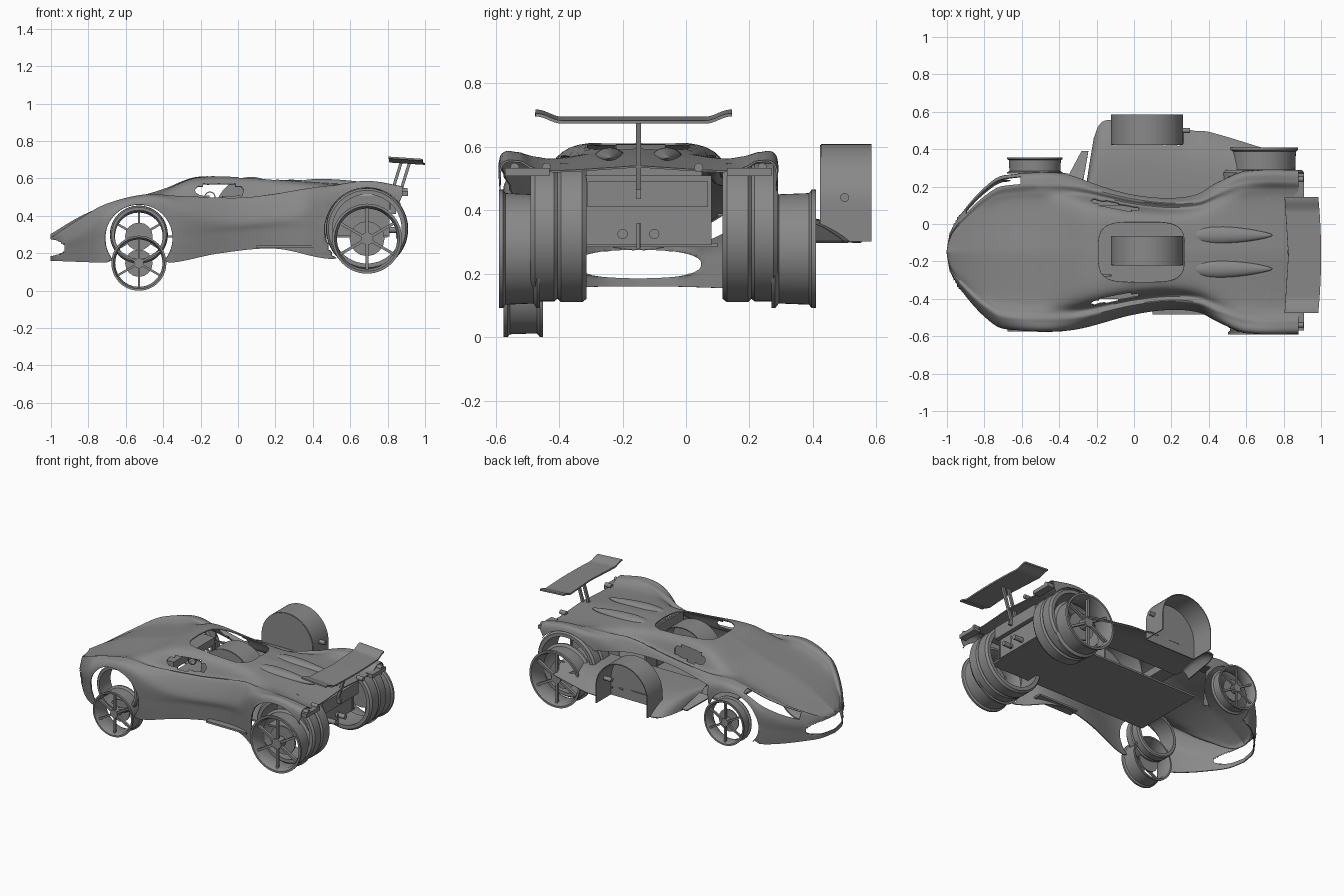
import bpy, bmesh, math
from mathutils import Vector, Matrix

cube = bpy.data.objects.get("Cube")
if cube:
    bpy.data.objects.remove(cube, do_unlink=True)

grey = bpy.data.materials.new("plain_grey")
grey.use_nodes = True
grey.diffuse_color = (0.25, 0.25, 0.25, 1)
grey.node_tree.nodes["Principled BSDF"].inputs["Base Color"].default_value = grey.diffuse_color
AXIS = -0.15  # centre line of the car body


def finish(name, bm, thickness=0, smooth=True):
    """Turn a bmesh into a shaded object, with optional sheet thickness."""
    bmesh.ops.recalc_face_normals(bm, faces=bm.faces)
    mesh = bpy.data.meshes.new(name)
    bm.to_mesh(mesh)
    bm.free()
    mesh.materials.append(grey)
    obj = bpy.data.objects.new(name, mesh)
    bpy.context.collection.objects.link(obj)
    bpy.ops.object.select_all(action='DESELECT')
    obj.select_set(True)
    bpy.context.view_layer.objects.active = obj
    if thickness:
        solid = obj.modifiers.new("thickness", 'SOLIDIFY')
        solid.thickness = thickness
        solid.offset = 0
        bpy.ops.object.modifier_apply(modifier=solid.name)
    if smooth:
        bpy.ops.object.shade_smooth_by_angle(angle=math.radians(35))
    return obj


def curve(*keys):
    """Smooth curve through (position, value) keys."""
    def slope(i):
        a, b = keys[max(i - 1, 0)], keys[min(i + 1, len(keys) - 1)]
        return (b[1] - a[1]) / (b[0] - a[0])

    def value(x):
        x = min(max(x, keys[0][0]), keys[-1][0])
        i = 0
        while i < len(keys) - 2 and x > keys[i + 1][0]:
            i += 1
        (xa, a), (xb, b) = keys[i], keys[i + 1]
        span = xb - xa
        t = (x - xa) / span
        bend = t * t * (3 - 2 * t)
        tangents = slope(i) * t * (1 - t) ** 2 - slope(i + 1) * t * t * (1 - t)
        return a + (b - a) * bend + span * tangents
    return value


def sheet(name, columns, rows, place, thickness, trim=None):
    """Curved sheet: place(u, v) gives the point for u, v in 0..1."""
    bm = bmesh.new()
    net = [[bm.verts.new(place(i / columns, j / rows)) for j in range(rows + 1)]
           for i in range(columns + 1)]
    for a, b in zip(net, net[1:]):
        for j in range(rows):
            bm.faces.new((a[j], a[j + 1], b[j + 1], b[j]))
    if trim:
        trim(bm)
    bmesh.ops.remove_doubles(bm, verts=bm.verts, dist=.0005)
    return finish(name, bm, thickness)


def remove(bm, rule):
    faces = [f for f in bm.faces if rule(f.calc_center_median())]
    bmesh.ops.delete(bm, geom=faces, context='FACES')


def slice_at(bm, point, normal):
    bmesh.ops.bisect_plane(bm, geom=bm.verts[:] + bm.edges[:] + bm.faces[:],
                           dist=.0001, plane_co=point, plane_no=normal)


def cut_hole(bm, axes, centre, radii, power, inside):
    """Cut a rounded hole through two axes and snap its rim to a clean outline."""
    def distance(p):
        return sum(abs((p[k] - c) / r) ** power
                   for k, c, r in zip(axes, centre, radii)) ** (1 / power)
    remove(bm, lambda p: inside(p) and distance(p) < 1)
    for v in bm.verts:
        d = distance(v.co)
        if v.is_boundary and inside(v.co) and 0.85 < d < 1.15:
            for k, c in zip(axes, centre):
                v.co[k] = c + (v.co[k] - c) / d


def box(name, centre, size, tilt=0):
    bm = bmesh.new()
    turn = Matrix.Rotation(tilt, 4, 'Y')
    bmesh.ops.create_cube(bm, size=1, matrix=Matrix.Translation(centre) @ turn
                          @ Matrix.Diagonal((*size, 1)))
    return finish(name, bm, smooth=False)


def lathe(name, profile, x, z, segments=56):
    """Ring around the y axis from a closed (radius, y) profile."""
    bm = bmesh.new()
    rings = []
    for i in range(segments):
        a = math.tau * i / segments
        rings.append([bm.verts.new((x + r * math.cos(a), y, z + r * math.sin(a)))
                      for r, y in profile])
    n = len(profile)
    for i, ring in enumerate(rings):
        after = rings[(i + 1) % segments]
        for j in range(n):
            bm.faces.new((ring[j], ring[(j + 1) % n], after[(j + 1) % n], after[j]))
    return finish(name, bm)


def rod(name, start, end, radius):
    a, b = Vector(start), Vector(end)
    turn = (b - a).to_track_quat('Z', 'Y').to_matrix().to_4x4()
    bm = bmesh.new()
    bmesh.ops.create_cone(bm, cap_ends=True, segments=16, radius1=radius, radius2=radius,
                          depth=(b - a).length, matrix=Matrix.Translation((a + b) / 2) @ turn)
    return finish(name, bm)


# Body shell: half width, shoulder, centre, sill and flank crease along the length
width = curve((-1, 0), (-.98, .11), (-.9, .23), (-.8, .34), (-.7, .405), (-.35, .415),
              (0, .33), (.2, .305), (.35, .32), (.45, .37), (.6, .43), (.9, .435))
shoulder = curve((-1, .28), (-.85, .375), (-.7, .46), (-.5, .51), (-.3, .5), (0, .49),
                 (.2, .51), (.5, .56), (.7, .58), (.9, .55))
middle = curve((-1, .3), (-.85, .39), (-.7, .455), (-.5, .51), (-.4, .54), (-.22, .605),
               (.1, .605), (.3, .59), (.6, .572), (.9, .535))
sill = curve((-1, .16), (-.7, .15), (-.36, .15), (-.1, .2), (.2, .225), (.5, .17), (.9, .2))
crease = curve((-1, .6), (-.8, .7), (-.6, .87), (-.4, .87), (-.1, .62), (.3, .62),
               (.5, .9), (.9, .93))


def body_point(u, v):
    x = -1 + 1.88 * u ** 1.3
    w, zs, zc, zb = width(x), shoulder(x), middle(x), sill(x)
    rise = zs - zb
    section = [(0, zc), (w * .57, zc - .015), (w * .76, min(zs, zc) - .006), (w * .87, zs),
               (w, zb + rise * crease(x)), (w * .97, zb + rise * .35), (w * .93, zb)]
    side = v * 2 - 1
    t = abs(side) * 6
    y = curve(*[(k, p[0]) for k, p in enumerate(section)])(t)
    z = curve(*[(k, p[1]) for k, p in enumerate(section)])(t)
    return x, AXIS + math.copysign(y, side), z


def trim_body(bm):
    def off(p):
        return abs(p.y - AXIS)
    cut_hole(bm, (0, 2), (-.53, .28), (.18, .18), 2, lambda p: off(p) > .25)
    cut_hole(bm, (0, 2), (.69, .325), (.225, .225), 2, lambda p: off(p) > .37)
    cut_hole(bm, (1, 2), (AXIS, .23), (.2, .045), 2.5, lambda p: p.x < -.85)
    cut_hole(bm, (0, 1), (.04, AXIS), (.23, .16), 4, lambda p: p.z > .5)
    cut_hole(bm, (0, 2), (-.1, .535), (.13, .035), 2.5, lambda p: .17 < off(p) < .3)
    # left side: no door skin, open lamp recess
    slice_at(bm, (0, 0, .46), (0, 0, 1))
    slice_at(bm, (-.35, 0, 0), (1, 0, 0))
    remove(bm, lambda p: p.y > AXIS and p.z < .46 and p.x > -.35)
    remove(bm, lambda p: -.9 < p.x < -.6 and p.z > .3
           and .87 < (p.y - AXIS) / width(p.x) < .96)


sheet("body_shell", 120, 96, body_point, .006, trim_body)

# Twin fairings on the engine deck
for side in (-1, 1):
    bm = bmesh.new()
    bmesh.ops.create_uvsphere(bm, u_segments=32, v_segments=16, radius=1)
    for v in bm.verts:
        taper = 1 - .45 * v.co.x
        v.co = (.52 + .22 * v.co.x, AXIS + side * .09 + .045 * v.co.y * taper,
                .565 + .03 * v.co.z * taper)
    finish("deck_fairing", bm)

# Floor, engine bay and cabin fittings
box("floor", (.2, AXIS, .29), (1.2, .5, .012))
box("side_floor_lip", (.25, -.45, .235), (.3, .07, .012))
box("rear_bulkhead", (.8, -.12, .4), (.012, .4, .22))
box("rear_panel", (.83, -.12, .45), (.03, .38, .08))
for y in (-.308, .065):
    box("engine_bay_wall", (.63, y, .4), (.36, .008, .22))
box("dashboard", (-.27, AXIS, .48), (.1, .44, .05))
box("cabin_back", (.27, AXIS, .43), (.012, .4, .27))
lathe("steering_column_ring", [(.03, -.28), (.025, -.28), (.025, -.27), (.03, -.27)], -.15, .5, 24)


# Arched covers, one in the cabin and one out to the left
def arch(u):
    a = math.pi * (u * 1.4 - .2)
    bent = min(max(a, 0), math.pi)
    return .07 + .19 * math.cos(bent), .415 + .19 * math.sin(bent) - abs(a - bent) * .18


for name, inner, outer in (("cabin_arch", -.22, -.065), ("left_arch", .425, .585)):
    sheet(name, 48, 1, lambda u, v: (arch(u)[0], inner + (outer - inner) * v, arch(u)[1]), .006)
    sheet(name + "_wall", 48, 1, lambda u, v: (arch(u)[0], inner, .3 + (arch(u)[1] - .3) * v), .006)

# Detached tray on the left
tray_edge = curve((-.25, .22), (-.2, .5), (-.1, .555), (.1, .57), (.3, .5), (.4, .49), (.7, .4))


def tray_point(u, v):
    x = -.25 + .95 * u
    return x, .1 + (tray_edge(x) - .1) * v, .385 - .085 * v ** 4


sheet("left_tray", 50, 20, tray_point, .008,
      lambda bm: remove(bm, lambda p: -.12 < p.x < .26 and p.y > .425))
sheet("left_fin", 4, 4, lambda u, v: (-.36 + .08 * v + .09 * u * (1 - v * .6),
                                      .24 + .15 * v, .38 - .06 * v), .008)
rod("arch_pin", (.2, .5, .44), (.3, .5, .44), .014)


# Wheels: open spoked rims and hollow tyres
def wheel(name, x, z, r, outer, inner):
    def y(t):
        return outer + (inner - outer) * t
    lathe(name + "_rim", [(r, y(0)), (r, y(.1)), (r * .94, y(.16)), (r * .92, y(.84)),
                          (r, y(.92)), (r, y(1)), (r * .93, y(1)), (r * .86, y(.8)),
                          (r * .86, y(.2)), (r * .93, y(0))], x, z)
    rod(name + "_hub", (x, y(.1), z), (x, y(.5), z), r * .18)
    rod(name + "_brake_disc", (x, y(.6), z), (x, y(.68), z), r * .5)
    for k in range(6):
        a = math.tau * (k + .5) / 6
        reach = r * .52
        box(name + "_spoke", (x + reach * math.cos(a), y(.2), z + reach * math.sin(a)),
            (r * .8, abs(inner - outer) * .14, r * .08), -a)


def tyre(name, x, z, r, outer, inner):
    profile = [(.94, 0), (.99, .08), (.99, .42), (.95, .48), (1, .54), (1, .92),
               (.95, 1), (.84, 1), (.86, .5), (.84, 0)]
    lathe(name, [(r * k, outer + (inner - outer) * t) for k, t in profile], x, z)


wheel("right_front_wheel", -.53, .147, .147, -.575, -.45)
wheel("left_front_wheel", -.53, .29, .148, .355, .27)
wheel("right_rear_wheel", .69, .278, .187, -.59, -.46)
wheel("left_rear_wheel", .69, .278, .187, .41, .27)
tyre("right_front_tyre", -.53, .3, .155, -.53, -.41)
tyre("right_rear_tyre", .69, .33, .22, -.49, -.313)
tyre("left_rear_tyre", .69, .33, .22, .29, .115)


# Rear wing on a twin-legged strut
def wing_point(u, v):
    side = abs(v * 2 - 1)
    tip = min(max((side - .74) / .24, 0), 1)
    x = .825 + .175 * u - .02 * side * (1 - u) - .015 * side * side * u
    return x, -.165 + .31 * (v * 2 - 1), .69 - .012 * u + .022 * tip * tip * (3 - 2 * tip)


sheet("rear_wing", 10, 50, wing_point, .01)
for shift in (0, .045):
    box("wing_strut", (.835 + shift, AXIS, .565), (.016, .016, .25), .3)
box("wing_strut_foot", (.83, AXIS, .45), (.08, .016, .03))

# Tail lamps, exhausts and rear brackets
for y in (-.44, -.54, .04, .24):
    rod("tail_lamp", (.86, y, .535), (.905, y, .535), .014)
for y in (-.2, -.1):
    rod("exhaust", (.78, y, .325), (.87, y, .325), .016)
rod("tow_rod", (.85, AXIS, .28), (.85, AXIS, .36), .006)
for y in (-.5, .2):
    box("rear_bracket", (.885, y, .52), (.05, .14, .025))
